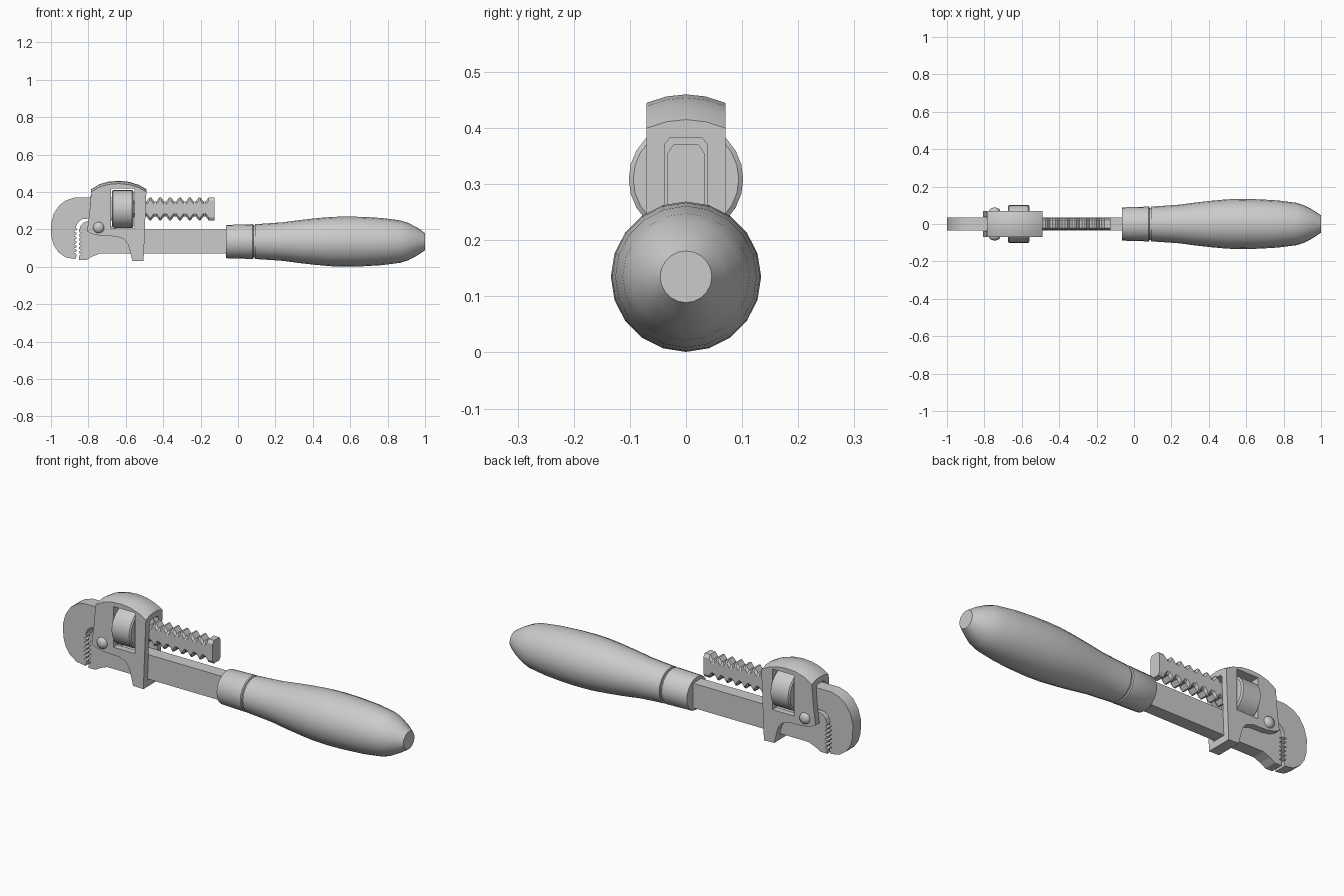
import bpy, bmesh, math
from mathutils import Vector

if "Cube" in bpy.data.objects:
    bpy.data.objects.remove(bpy.data.objects["Cube"])


def loft(name, rings, smooth=None):
    """Closed solid from equal-length rings of points, capped at both ends."""
    bm = bmesh.new()
    vs = [[bm.verts.new(p) for p in r] for r in rings]
    n = len(vs[0])
    for a, b in zip(vs, vs[1:]):
        for i in range(n):
            j = (i + 1) % n
            bm.faces.new((a[i], a[j], b[j], b[i]))
    bm.faces.new(vs[0][::-1])
    bm.faces.new(vs[-1])
    bmesh.ops.recalc_face_normals(bm, faces=bm.faces)
    me = bpy.data.meshes.new(name)
    bm.to_mesh(me)
    bm.free()
    ob = bpy.data.objects.new(name, me)
    bpy.context.collection.objects.link(ob)
    if smooth:
        shade(ob, smooth)
    return ob


def shade(ob, angle):
    bpy.ops.object.select_all(action='DESELECT')
    ob.select_set(True)
    bpy.context.view_layer.objects.active = ob
    bpy.ops.object.shade_smooth_by_angle(angle=math.radians(angle))


def plate(name, pts, half, smooth=None):
    """Front-view outline (x, z) extruded to +-half in y."""
    return loft(name, [[(x, y, z) for x, z in pts] for y in (-half, half)], smooth)


def turned(name, profile, centre, sides, axis='x', smooth=35):
    """Profile of (position along axis, radius) turned round the axis."""
    rings = []
    for t, r in profile:
        ring = []
        for i in range(sides):
            a = 2 * math.pi * i / sides
            u, v = r * math.sin(a), r * math.cos(a)
            ring.append(Vector(centre) + Vector((t, u, v) if axis == 'x' else (u, t, v)))
        rings.append(ring)
    return loft(name, rings, smooth)


def teeth(x_tip, x_root, z0, z1, n):
    """Saw-tooth points from z0 to z1."""
    step = (z1 - z0) / n
    pts = []
    for i in range(n):
        z = z0 + i * step
        pts += [(x_tip, z), (x_tip, z + step * 0.4), (x_root, z + step * 0.7)]
    return pts + [(x_tip, z1)]


def cut(ob, cutter):
    m = ob.modifiers.new('cut', 'BOOLEAN')
    m.object, m.operation, m.solver = cutter, 'DIFFERENCE', 'EXACT'
    cutter.hide_render = True
    bpy.context.view_layer.objects.active = ob
    bpy.ops.object.modifier_apply(modifier=m.name)
    bpy.data.objects.remove(cutter)


# Turned grip and ferrule
turned('grip', [(0.08, 0.085), (0.09, 0.085), (0.092, 0.093), (0.14, 0.096), (0.24, 0.103),
                (0.33, 0.115), (0.42, 0.125), (0.5, 0.132), (0.58, 0.134), (0.67, 0.132),
                (0.77, 0.126), (0.87, 0.113), (0.91, 0.1), (0.95, 0.079), (0.965, 0.07),
                (1.0, 0.046)], (0, 0, 0.135), 20)
turned('ferrule', [(-0.065, 0.086), (-0.06, 0.089), (0.078, 0.093), (0.083, 0.089)],
       (0, 0, 0.135), 20)

# Handle bar with the heel jaw
plate('heel_jaw_bar', [(-0.05, 0.07), (-0.05, 0.2), (-0.64, 0.2), (-0.72, 0.24), (-0.79, 0.247),
                       (-0.82, 0.24), (-0.84, 0.222)]
      + teeth(-0.85, -0.836, 0.195, 0.06, 6)
      + [(-0.85, 0.037), (-0.81, 0.037), (-0.78, 0.055), (-0.74, 0.07)], 0.034)

# Hook jaw
plate('hook_jaw', [(-0.68, 0.256), (-0.68, 0.365), (-0.80, 0.37), (-0.875, 0.37), (-0.92, 0.355),
                   (-0.955, 0.33), (-0.985, 0.285), (-1.0, 0.23), (-0.998, 0.16), (-0.985, 0.115),
                   (-0.96, 0.078), (-0.92, 0.05), (-0.87, 0.042)]
      + teeth(-0.863, -0.878, 0.06, 0.195, 6)
      + [(-0.866, 0.215), (-0.855, 0.238), (-0.835, 0.254), (-0.80, 0.258)], 0.034, 30)

# Threaded shank of the hook jaw
rings, x, pitch = [], -0.70, 0.0527


def shank_section(x, h):
    q = [(0.022, h), (0.033, h - 0.016), (0.033, 0.016 - h), (0.022, -h)]
    q += [(-y, z) for y, z in q[::-1]]
    return [(x, y, 0.31 + z) for y, z in q]


for i in range(11):
    for dx, h in ((0, 0.04), (0.016, 0.061), (0.025, 0.061), (0.041, 0.04)):
        rings.append(shank_section(x + i * pitch + dx, h))
rings.pop()
rings[-1] = shank_section(-0.125, 0.061)
loft('threaded_shank', rings)

# Adjusting nut
turned('adjusting_nut', [(-0.674, 0.094), (-0.668, 0.102), (-0.566, 0.102), (-0.56, 0.094)],
       (0, 0, 0.309), 24)

# Housing with a crowned top, a lengthwise slot and a nut window
crown = [(-0.49, 0.40), (-0.53, 0.423), (-0.58, 0.439), (-0.635, 0.445), (-0.69, 0.441),
         (-0.74, 0.427), (-0.785, 0.40)]
body = [(-0.793, 0.30), (-0.807, 0.19), (-0.78, 0.175), (-0.73, 0.165), (-0.65, 0.163),
        (-0.61, 0.148), (-0.588, 0.12), (-0.577, 0.08), (-0.565, 0.032), (-0.505, 0.03)]
sections = []
for y in (-0.07, -0.035, 0, 0.035, 0.07):
    lift = 0.015 * (1 - (y / 0.07) ** 2)
    sections.append([(px, y, pz + lift) for px, pz in crown] + [(px, y, pz) for px, pz in body])
housing = loft('housing', sections)
slot = [(-0.037, 0.066), (0.037, 0.066), (0.037, 0.372), (0.028, 0.383), (-0.028, 0.383),
        (-0.037, 0.372)]
cut(housing, loft('slot_cutter', [[(sx, y, z) for y, z in slot] for sx in (-0.9, -0.4)]))
cut(housing, plate('window_cutter', [(-0.68, 0.205), (-0.554, 0.205), (-0.554, 0.42),
                                     (-0.68, 0.42)], 0.2))
shade(housing, 28)

# Domed pivot pin through the housing
dome = [(0.06, 0.03), (0.07, 0.03), (0.079, 0.026), (0.085, 0.017), (0.088, 0.006)]
turned('pivot_pin', [(-t, r) for t, r in dome[::-1]] + dome, (-0.745, 0, 0.21), 20, 'y', 40)
